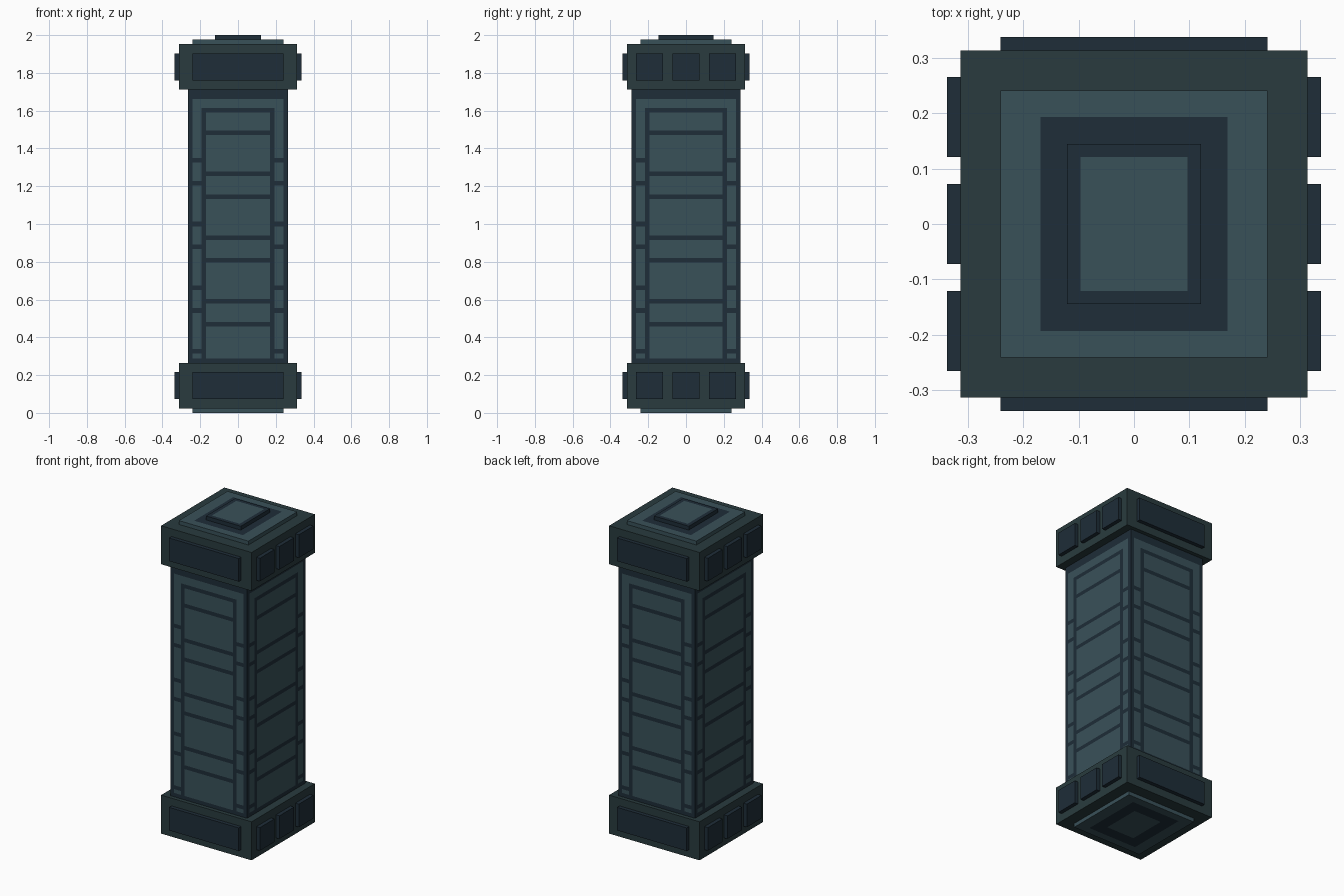
import bpy, bmesh
from mathutils import Vector

if "Cube" in bpy.data.objects:
    bpy.data.objects.remove(bpy.data.objects["Cube"])

U = 2 / 83  # one grid step: the whole pillar is 83 steps tall


def material(name, rgb):
    m = bpy.data.materials.new(name)
    m.diffuse_color = [((c / 255 + 0.055) / 1.055) ** 2.4 for c in rgb] + [1]
    m.use_nodes = True
    m.node_tree.nodes["Principled BSDF"].inputs["Base Color"].default_value = m.diffuse_color
    return m


LIGHT = material("slate_light", (57, 81, 89))
DARK = material("slate_dark", (30, 45, 56))
GREEN = material("stone_green", (41, 59, 62))


def box(name, lo, hi, mats, cuts=((), (), ()), paint=None):
    """Box between two corners in grid steps, sliced at cuts, faces coloured by paint(centre, normal)."""
    lo, hi = Vector(lo), Vector(hi)
    bm = bmesh.new()
    bmesh.ops.create_cube(bm, size=1)
    for v in bm.verts:
        v.co = Vector([(lo[i] + hi[i]) / 2 + v.co[i] * (hi[i] - lo[i]) for i in range(3)])
    for axis in range(3):
        for c in cuts[axis]:
            p, n = Vector(), Vector()
            p[axis], n[axis] = c, 1
            bmesh.ops.bisect_plane(bm, geom=bm.verts[:] + bm.edges[:] + bm.faces[:],
                                   plane_co=p, plane_no=n, dist=1e-5)
    bm.normal_update()
    if paint:
        for f in bm.faces:
            f.material_index = paint(f.calc_center_median(), f.normal)
    for v in bm.verts:
        v.co *= U
    me = bpy.data.meshes.new(name)
    bm.to_mesh(me)
    bm.free()
    for m in mats:
        me.materials.append(m)
    ob = bpy.data.objects.new(name, me)
    bpy.context.collection.objects.link(ob)
    return ob


def both(*values):
    return [s * v for v in values for s in (-1, 1)]


# Shaft with painted brick courses: index 0 light, 1 dark
CENTRE_ROWS = (4, 9, 18, 23, 32, 37, 46, 51)
EDGE_ROWS = (15, 20, 29, 34, 43, 48, 57)
TOP = 71


def paint_shaft(c, n):
    if abs(n.z) > 0.5:
        return 1
    inset = 11 - abs(c.x) if abs(n.y) > 0.5 else 12 - abs(c.y)
    row = TOP - c.z
    if inset < 1 or row < 2 or row > 59:
        return 1
    if inset < 3:
        return int(any(r < row < r + 1 for r in EDGE_ROWS))
    if inset < 4:
        return int(row > 4)
    return int(any(r < row < r + 1 for r in CENTRE_ROWS))


row_cuts = {TOP - r - k for r in CENTRE_ROWS + EDGE_ROWS for k in (0, 1)} | {TOP - 2, TOP - 59}
box("shaft", (-11, -12, 11), (11, 12, TOP), (LIGHT, DARK),
    (both(10, 8, 7), both(11, 9, 8), sorted(row_cuts)), paint_shaft)

# Base and capital blocks with raised panels
for part, z in (("base", 1), ("capital", 71)):
    box(part + "_block", (-13, -13, z), (13, 13, z + 10), (GREEN,))
    lo, hi = z + 2, z + 8
    for side, s in (("front", -1), ("back", 1)):
        box(f"{part}_{side}_panel", (-10, min(13 * s, 14 * s), lo),
            (10, max(13 * s, 14 * s), hi), (DARK,))
    for side, s in (("left", -1), ("right", 1)):
        for i, y in enumerate((-8, 0, 8)):
            box(f"{part}_{side}_panel_{i + 1}", (min(13 * s, 14 * s), y - 3, lo),
                (max(13 * s, 14 * s), y + 3, hi), (DARK,))


# Foot and top plates with a dark painted ring
def paint_ring(c, n):
    inside = abs(c.x) < 7 and abs(c.y) < 8
    core = abs(c.x) < 4 and abs(c.y) < 5
    return int(abs(n.z) > 0.5 and inside and not core)


ring_cuts = (both(7, 4), both(8, 5), ())
box("foot_plate", (-10, -10, 0), (10, 10, 1), (LIGHT, DARK), ring_cuts, paint_ring)
box("top_plate", (-10, -10, 81), (10, 10, 82), (LIGHT, DARK), ring_cuts, paint_ring)

# Finial slab: dark rim around a light centre
box("finial_slab", (-5, -6, 82), (5, 6, 83), (LIGHT, DARK), (both(4), both(5), ()),
    lambda c, n: int(not (n.z > 0.5 and abs(c.x) < 4 and abs(c.y) < 5)))
